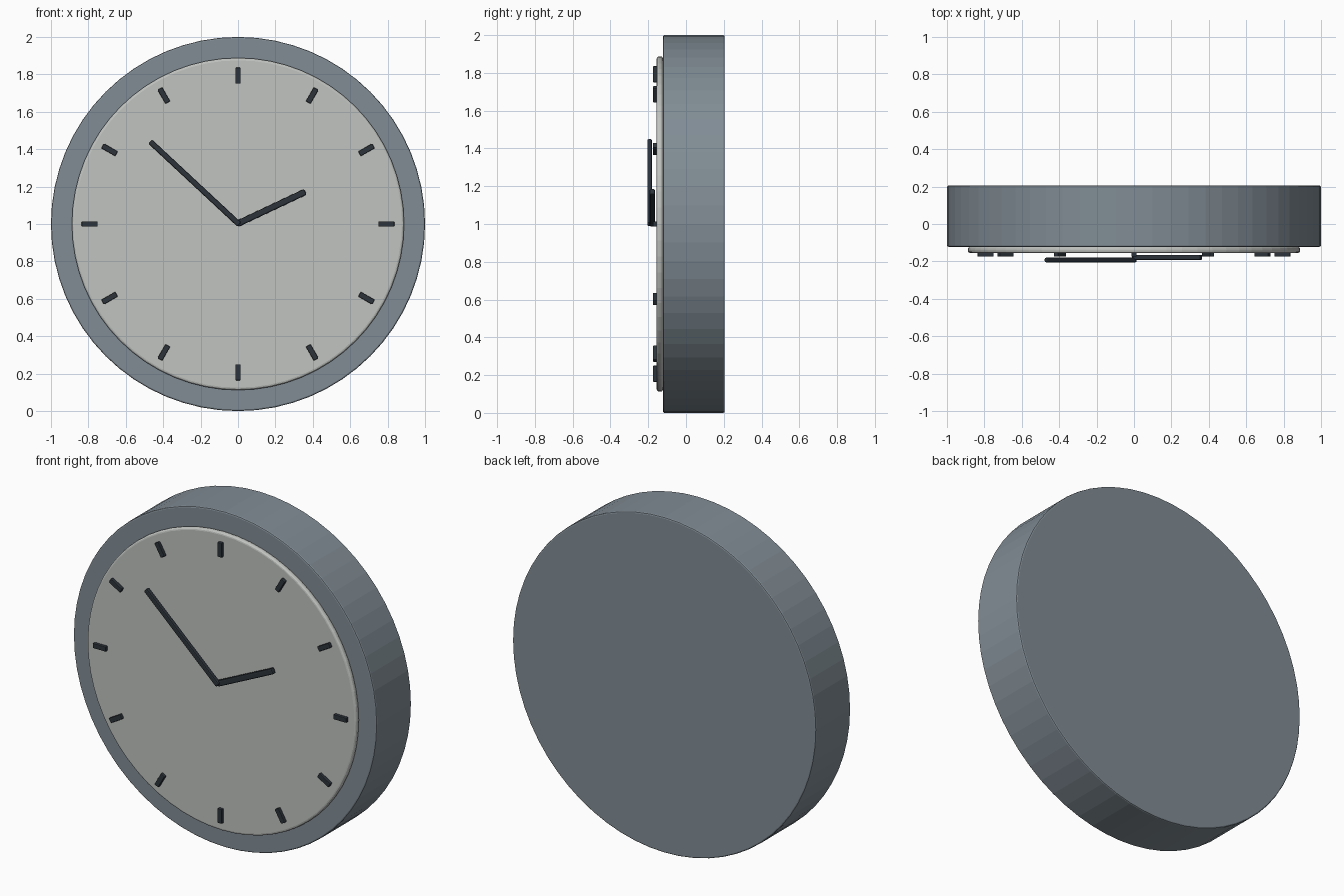
import bpy, math
from mathutils import Matrix, Vector

if "Cube" in bpy.data.objects:
    bpy.data.objects.remove(bpy.data.objects["Cube"])


def material(name, rgb):
    m = bpy.data.materials.new(name)
    m.diffuse_color = (*rgb, 1)
    m.use_nodes = True
    m.node_tree.nodes["Principled BSDF"].inputs["Base Color"].default_value = m.diffuse_color
    return m


GREY = material("slate grey", (0.22, 0.265, 0.30))
PALE = material("pale grey", (0.53, 0.55, 0.53))
DARK = material("charcoal", (0.025, 0.033, 0.042))
CENTRE_Z = 1.0


def finish(name, mat, bevel, segments):
    ob = bpy.context.object
    ob.name = name
    ob.data.materials.append(mat)
    mod = ob.modifiers.new("soft edge", 'BEVEL')
    mod.width, mod.segments = bevel, segments
    mod.limit_method = 'ANGLE'
    mod.angle_limit = math.radians(40)
    return ob


def disc(name, radius, front, back, mat, bevel, segments):
    """Round slab facing the front."""
    bpy.ops.mesh.primitive_cylinder_add(
        vertices=64, radius=radius, depth=back - front,
        location=(0, (front + back) / 2, CENTRE_Z), rotation=(math.pi / 2, 0, 0))
    return finish(name, mat, bevel, segments)


def bar(name, start, end, width, front, back, bevel):
    """Straight bar between two (x, z) points measured from the dial centre."""
    a, b = Vector(start), Vector(end)
    mid, d = (a + b) / 2, b - a
    bpy.ops.mesh.primitive_cube_add(size=1)
    ob = bpy.context.object
    ob.data.transform(Matrix.Diagonal((width, back - front, d.length, 1)))
    ob.location = (mid.x, (front + back) / 2, CENTRE_Z + mid.y)
    ob.rotation_euler = (0, math.atan2(d.x, d.y), 0)
    return finish(name, DARK, bevel, 2)


# Case and dial
disc("clock_case", 1.0, -0.122, 0.205, GREY, 0.008, 2)
disc("dial", 0.888, -0.155, -0.122, PALE, 0.013, 3)

# Twelve hour marks
for i in range(12):
    t = math.radians(30 * i)
    ray = Vector((math.sin(t), math.cos(t)))
    bar(f"hour_mark_{i + 1}", ray * 0.75, ray * 0.836, 0.029, -0.175, -0.153, 0.004)

# Hands
bar("hour_hand", (-0.005, 0.0), (0.36, 0.172), 0.034, -0.193, -0.165, 0.007)
bar("minute_hand", (0.007, -0.003), (-0.47, 0.441), 0.03, -0.205, -0.18, 0.007)
